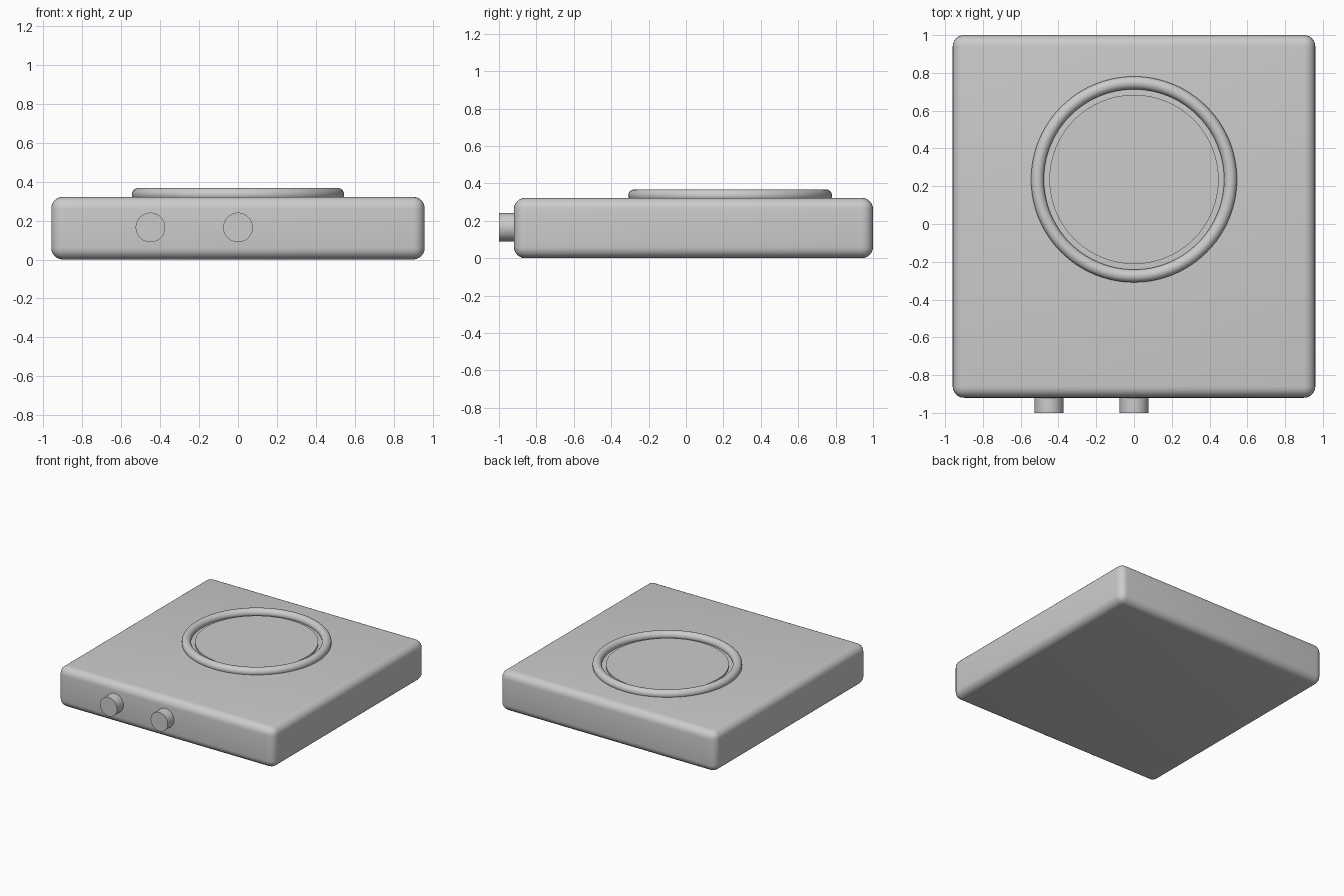
import bpy, math

if "Cube" in bpy.data.objects:
    bpy.data.objects.remove(bpy.data.objects["Cube"])

grey = bpy.data.materials.new("light_grey")
grey.diffuse_color = (0.6, 0.6, 0.6, 1)
grey.use_nodes = True
grey.node_tree.nodes["Principled BSDF"].inputs["Base Color"].default_value = grey.diffuse_color


def finish(name, angle=35):
    ob = bpy.context.object
    ob.name = name
    ob.data.materials.append(grey)
    bpy.ops.object.shade_smooth_by_angle(angle=math.radians(angle))
    return ob


def cylinder(name, radius, depth, location, rotation=(0, 0, 0)):
    bpy.ops.mesh.primitive_cylinder_add(vertices=64, radius=radius, depth=depth,
                                        location=location, rotation=rotation)
    return finish(name)


# Rounded square housing
bpy.ops.mesh.primitive_cube_add(size=1, location=(0, 0.04, 0.161))
body = bpy.context.object
body.scale = (1.92, 1.92, 0.322)
bpy.ops.object.transform_apply(location=False, rotation=False, scale=True)
bevel = body.modifiers.new("rounded_edges", 'BEVEL')
bevel.width = 0.06
bevel.segments = 6
bpy.ops.object.modifier_apply(modifier=bevel.name)
finish("housing")

# Raised round rim on the top
bpy.ops.mesh.primitive_torus_add(major_segments=96, minor_segments=24,
                                 major_radius=0.511, minor_radius=0.034,
                                 location=(0, 0.236, 0.334))
finish("dial_rim", 60)

# Flat plate inside the rim
cylinder("dial_plate", 0.448, 0.05, (0, 0.236, 0.311))

# Two round knobs on the front
for i, x in enumerate((-0.45, 0.0)):
    cylinder(f"front_knob_{i + 1}", 0.076, 0.14, (x, -0.93, 0.165),
             (math.radians(90), 0, 0))
